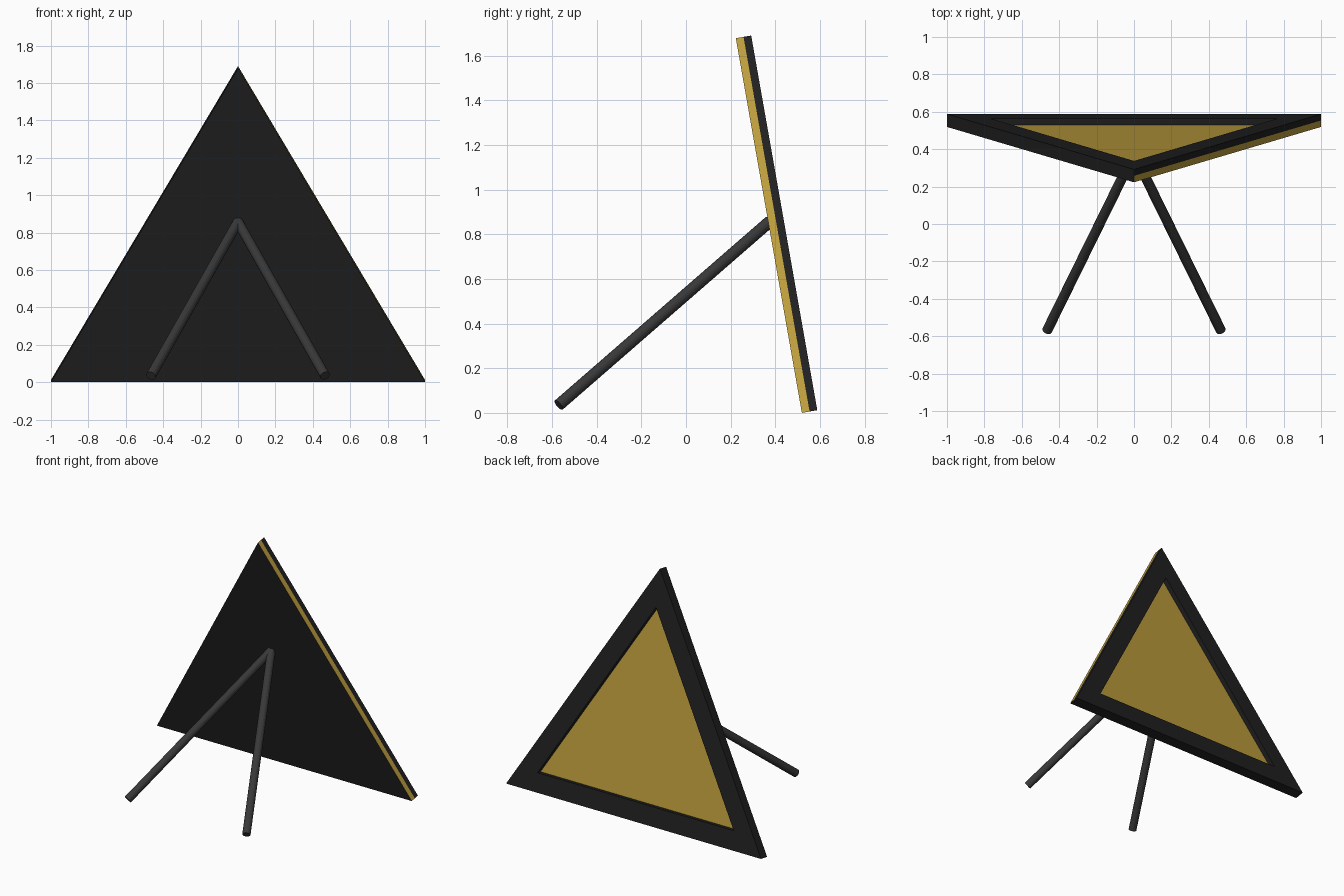
import bpy, bmesh
from math import radians, sin, cos
from mathutils import Vector, Matrix

if "Cube" in bpy.data.objects:
    bpy.data.objects.remove(bpy.data.objects["Cube"])

HALF, HEIGHT, LAYER, TILT, INNER = 1.0, 1.704, 0.035, radians(10), 0.77


def material(name, rgb):
    m = bpy.data.materials.new(name)
    m.diffuse_color = (*rgb, 1)
    m.use_nodes = True
    m.node_tree.nodes["Principled BSDF"].inputs["Base Color"].default_value = m.diffuse_color
    return m


black = material("black", (0.014, 0.014, 0.014))
gold = material("gold", (0.50, 0.33, 0.045))
dark_grey = material("dark_grey", (0.04, 0.04, 0.04))

# Panel space: x across, z up the slope, y through the thickness
PANEL = Matrix.Translation((0, 0.519, 0)) @ Matrix.Rotation(TILT, 4, 'X')
OUTER = [Vector((-HALF, 0, 0)), Vector((HALF, 0, 0)), Vector((0, 0, HEIGHT))]
# Incentre, so the border has an even width
side = (HALF ** 2 + HEIGHT ** 2) ** 0.5
CENTRE = Vector((0, 0, HALF * HEIGHT / (HALF + side)))


def finish(name, bm, mats):
    bmesh.ops.recalc_face_normals(bm, faces=bm.faces)
    me = bpy.data.meshes.new(name)
    bm.to_mesh(me)
    bm.free()
    for m in mats:
        me.materials.append(m)
    ob = bpy.data.objects.new(name, me)
    bpy.context.collection.objects.link(ob)
    return ob


def ring(bm, scale, y):
    return [bm.verts.new(CENTRE + (p - CENTRE) * scale + Vector((0, y, 0))) for p in OUTER]


def bridge(bm, a, b):
    return [bm.faces.new((a[i], a[(i + 1) % 3], b[(i + 1) % 3], b[i])) for i in range(3)]


# Backing board: black front, gold face behind and gold right edge
bm = bmesh.new()
front, back = ring(bm, 1, 0), ring(bm, 1, LAYER)
edges = bridge(bm, front, back)
bm.faces.new(front)
gold_face = bm.faces.new(back)
gold_face.material_index = edges[1].material_index = 1
finish("backing_board", bm, [black, gold]).matrix_world = PANEL

# Raised triangular border
bm = bmesh.new()
loops = [ring(bm, s, y) for s, y in
         ((1, LAYER), (1, 2 * LAYER), (INNER, 2 * LAYER), (INNER, LAYER))]
for i in range(4):
    bridge(bm, loops[i], loops[(i + 1) % 4])
finish("border_frame", bm, [black]).matrix_world = PANEL

# Two round prop legs meeting on the board
for name, sx in (("left_leg", -1), ("right_leg", 1)):
    foot, top = Vector((0.465 * sx, -0.57, 0.035)), Vector((0, 0.375, 0.857))
    axis = top - foot
    bm = bmesh.new()
    bmesh.ops.create_cone(bm, cap_ends=True, segments=16, radius1=0.027,
                          radius2=0.027, depth=axis.length)
    leg = finish(name, bm, [dark_grey])
    leg.matrix_world = (Matrix.Translation((foot + top) / 2)
                        @ axis.to_track_quat('Z', 'Y').to_matrix().to_4x4())
